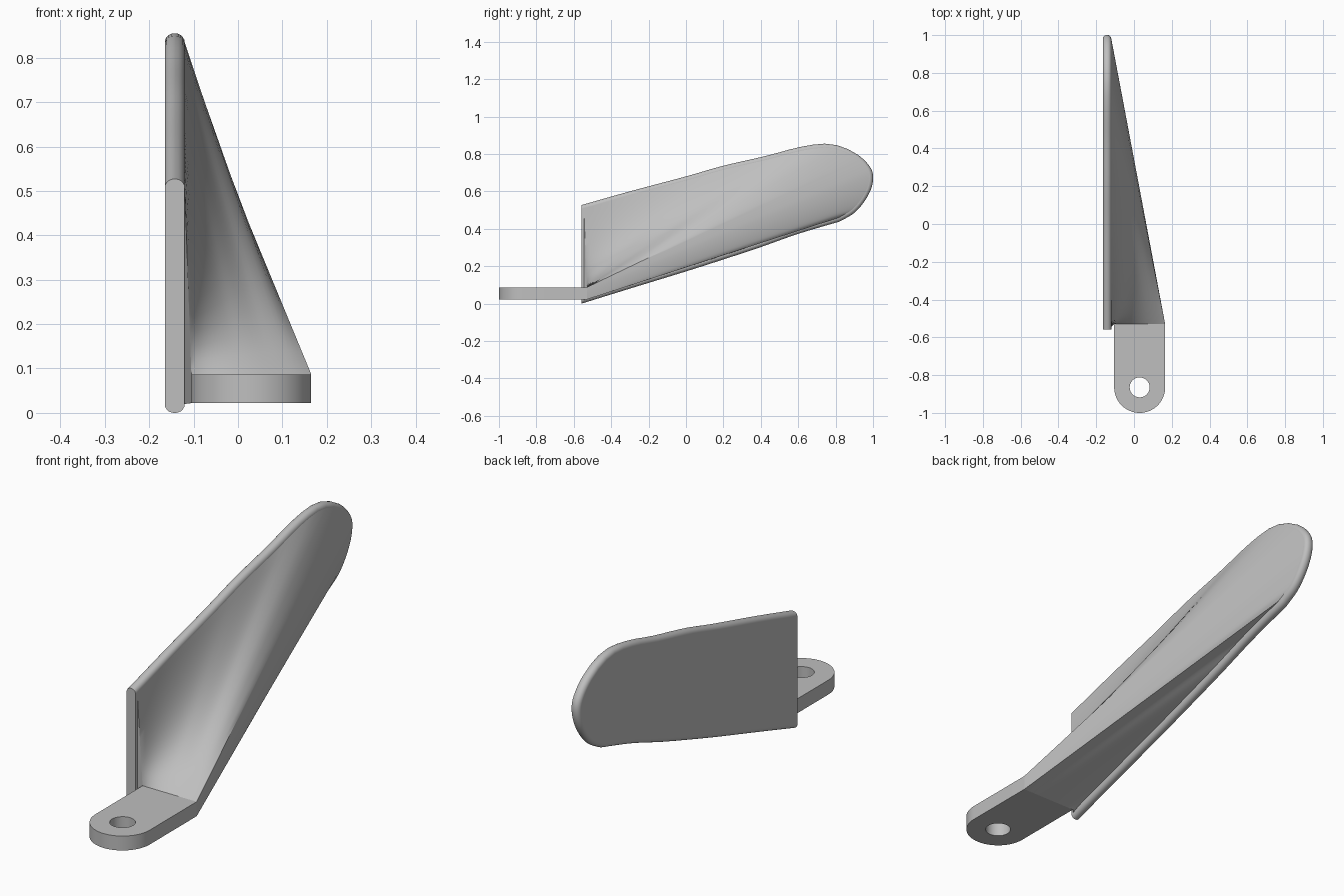
import bpy, bmesh, math
from mathutils import Vector

if "Cube" in bpy.data.objects:
    bpy.data.objects.remove(bpy.data.objects["Cube"])

grey = bpy.data.materials.new("plain grey")
grey.use_nodes = True
colour = (0.52, 0.52, 0.52, 1)
grey.diffuse_color = colour
grey.node_tree.nodes["Principled BSDF"].inputs["Base Color"].default_value = colour

N = 24                       # samples along each stretch of outline
OUT, IN = -0.165, -0.12      # blade faces in x
FRONT, ROOT = -0.558, -0.53  # blade front and tab end in y
R = 0.021                    # edge rounding of the blade
TAB_X, TAB_Z = (-0.105, 0.165), (0.022, 0.087)


def resample(points, n=N):
    """Evenly spaced points along a smooth curve through the given ones."""
    p = [Vector(q) for q in points]
    fine = []
    for i in range(len(p) - 1):
        a, b, c, d = p[max(i - 1, 0)], p[i], p[i + 1], p[min(i + 2, len(p) - 1)]
        for k in range(10):
            t = k / 10
            fine.append(b + (c - a) * t / 2 + (a * 2 - b * 5 + c * 4 - d) * t * t / 2
                        + (b * 3 - a - c * 3 + d) * t ** 3 / 2)
    fine.append(p[-1])
    dist = [0]
    for a, b in zip(fine, fine[1:]):
        dist.append(dist[-1] + (b - a).length)
    result, j = [], 0
    for k in range(n + 1):
        s = dist[-1] * k / n
        while j < len(fine) - 2 and dist[j + 1] < s:
            j += 1
        result.append(fine[j].lerp(fine[j + 1], (s - dist[j]) / (dist[j + 1] - dist[j])))
    return result


def finish(name, bm):
    bmesh.ops.recalc_face_normals(bm, faces=bm.faces)
    mesh = bpy.data.meshes.new(name)
    bm.to_mesh(mesh)
    bm.free()
    ob = bpy.data.objects.new(name, mesh)
    bpy.context.collection.objects.link(ob)
    smooth(ob)


def smooth(ob):
    ob.data.materials.append(grey)
    bpy.ops.object.select_all(action="DESELECT")
    ob.select_set(True)
    bpy.context.view_layer.objects.active = ob
    bpy.ops.object.shade_smooth_by_angle(angle=math.radians(30))


def skin(rings, caps):
    """Join closed rings of equal length into one surface."""
    bm = bmesh.new()
    loops = [[bm.verts.new(p) for p in ring] for ring in rings]
    for a, b in zip(loops, loops[1:]):
        for i in range(len(a)):
            j = (i + 1) % len(a)
            bm.faces.new((a[i], a[j], b[j], b[i]))
    if caps:
        bm.faces.new(loops[0])
        bm.faces.new(loops[-1])
    return bm


# Blade outline in (y, z): top edge, rounded tip, bottom edge
top = resample([(FRONT, 0.527), (-0.3, 0.6), (0, 0.68), (0.2, 0.737), (0.43, 0.79),
                (0.6, 0.835), (0.74, 0.855), (0.84, 0.837), (0.92, 0.795)])
tip = resample([(0.92, 0.795), (0.965, 0.755), (0.998, 0.70), (0.995, 0.63),
                (0.96, 0.555), (0.9, 0.485), (0.82, 0.438)])
bottom = resample([(0.82, 0.438), (0.6, 0.373), (0.4, 0.302), (0.2, 0.236),
                   (0, 0.172), (-0.3, 0.08), (FRONT, 0)])
outline = top + tip[1:] + bottom[1:]


def inset(amount):
    result = []
    for i, p in enumerate(outline):
        d = (outline[min(i + 1, len(outline) - 1)] - outline[max(i - 1, 0)]).normalized()
        result.append(p + Vector((d.y, -d.x)) * amount)
    result[0].x = result[-1].x = FRONT
    return result


# Blade: flat plate with rounded rim and square front
rings = []
for side, start in ((OUT + R, 180), (IN - R, 90)):
    for k in range(6):
        a = math.radians(start - 18 * k)
        rings.append([(side + R * math.cos(a), p.x, p.y)
                      for p in inset(R * (1 - math.sin(a)))])
finish("blade", skin(rings, True))

# Twisted web: straight rulings from the tab end to the blade face
rim = inset(R)
rim[0].x = rim[-1].x = FRONT + 0.012
rim += [rim[-1].lerp(rim[0], k / N) for k in range(1, N)]
far = [Vector((IN, p.x, p.y)) for p in rim]
(x0, x1), (z0, z1) = TAB_X, TAB_Z
corners = [Vector((x, ROOT, z)) for x, z in ((x0, z1), (x1, z1), (x1, z0), (x0, z0))]
near = [corners[i].lerp(corners[(i + 1) % 4], k / N) for i in range(4) for k in range(N)]
rows = 14
finish("twisted_web", skin([[a.lerp(b, r / rows) for a, b in zip(near, far)]
                            for r in range(rows + 1)], False))

# Mounting tab: rounded end with a bolt hole, filled from a flat curve
cx, radius = (x0 + x1) / 2, (x1 - x0) / 2
cy = radius - 1


def arc(r, start, sweep, n):
    return [(cx + r * math.cos(start + sweep * k / n),
             cy + r * math.sin(start + sweep * k / n)) for k in range(n + 1)]


curve = bpy.data.curves.new("mounting_tab", "CURVE")
curve.dimensions = "2D"
curve.fill_mode = "BOTH"
curve.extrude = (z1 - z0) / 2
for pts in ([(x1, ROOT), (x0, ROOT)] + arc(radius, math.pi, math.pi, 32),
            arc(0.053, 0, math.tau, 28)[:-1]):
    spline = curve.splines.new("POLY")
    spline.points.add(len(pts) - 1)
    for sp, (x, y) in zip(spline.points, pts):
        sp.co = (x, y, 0, 1)
    spline.use_cyclic_u = True
tab = bpy.data.objects.new("mounting_tab", curve)
tab.location.z = (z0 + z1) / 2
bpy.context.collection.objects.link(tab)
bpy.ops.object.select_all(action="DESELECT")
tab.select_set(True)
bpy.context.view_layer.objects.active = tab
bpy.ops.object.convert(target="MESH")
tab = bpy.context.view_layer.objects.active
bm = bmesh.new()
bm.from_mesh(tab.data)
bmesh.ops.remove_doubles(bm, verts=bm.verts, dist=0.0005)
bmesh.ops.recalc_face_normals(bm, faces=bm.faces)
bm.to_mesh(tab.data)
bm.free()
smooth(tab)
